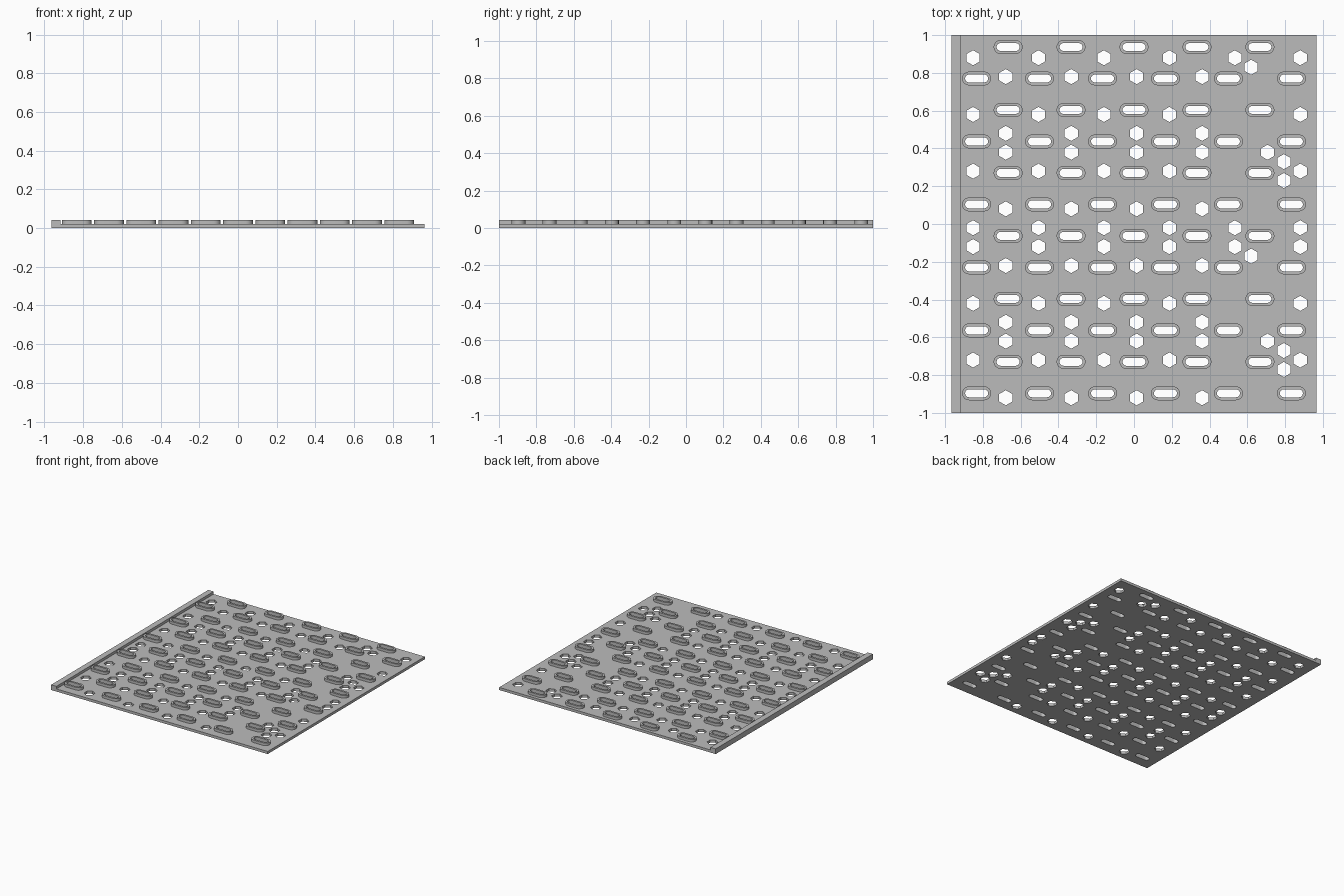
import bpy
import bmesh
from math import cos, sin, pi, sqrt

cube = bpy.data.objects.get("Cube")
if cube:
    bpy.data.objects.remove(cube, do_unlink=True)

HALF_X, HALF_Y = 0.965, 1.0
PLATE_TOP, TOP = 0.021, 0.042
RIM_WIDTH = 0.047

grey = bpy.data.materials.new("mid grey")
grey.use_nodes = True
grey.diffuse_color = (0.5, 0.5, 0.5, 1)
grey.node_tree.nodes["Principled BSDF"].inputs["Base Color"].default_value = (0.5, 0.5, 0.5, 1)


def rectangle(x0, x1, y0, y1):
    return [(x0, y0), (x1, y0), (x1, y1), (x0, y1)]


def hexagon(cx, cy, r=0.04):
    return [(cx + r * sin(i * pi / 3), cy + r * cos(i * pi / 3)) for i in range(6)]


def stadium(cx, cy, r, reach=0.04, segments=8):
    points = []
    for side in (1, -1):
        for i in range(segments + 1):
            a = -pi / 2 + pi * i / segments
            points.append((cx + side * (reach + r * cos(a)), cy + side * r * sin(a)))
    return points


def extrude_outlines(name, outlines, z0, z1):
    """Fill nested outlines, with inner ones as holes, and give them thickness."""
    curve = bpy.data.curves.new(name, "CURVE")
    curve.dimensions = "2D"
    curve.fill_mode = "BOTH"
    curve.extrude = (z1 - z0) / 2
    for outline in outlines:
        spline = curve.splines.new("POLY")
        spline.points.add(len(outline) - 1)
        for point, (x, y) in zip(spline.points, outline):
            point.co = (x, y, 0, 1)
        spline.use_cyclic_u = True
    helper = bpy.data.objects.new(name + " outline", curve)
    bpy.context.collection.objects.link(helper)
    bpy.context.view_layer.update()
    evaluated = helper.evaluated_get(bpy.context.evaluated_depsgraph_get())
    mesh = bpy.data.meshes.new_from_object(evaluated)
    bpy.data.objects.remove(helper, do_unlink=True)
    # Weld the caps to the walls
    bm = bmesh.new()
    bm.from_mesh(mesh)
    bmesh.ops.translate(bm, verts=bm.verts, vec=(0, 0, (z0 + z1) / 2))
    bmesh.ops.remove_doubles(bm, verts=bm.verts, dist=0.0001)
    bmesh.ops.recalc_face_normals(bm, faces=bm.faces)
    for face in bm.faces:
        face.smooth = False
    bm.to_mesh(mesh)
    bm.free()
    mesh.name = name
    mesh.materials.clear()
    mesh.materials.append(grey)
    obj = bpy.data.objects.new(name, mesh)
    bpy.context.collection.objects.link(obj)
    return obj


# Slot centres: staggered rows of five and six
slots = []
for row in range(12):
    count = 5 + row % 2
    for i in range(count):
        slots.append(((i - (count - 1) / 2) / 3, 0.937 - row / 6))

# Hexagonal holes: columns on a honeycomb grid, repeating every unit in y
COLUMN = sqrt(3) / 20
columns = {}
for c in (0, 4, 8, 12, 20):
    columns[c] = (0.88, 0.58, 0.28, -0.02)
for c in (2, 6, 10, 14):
    columns[c] = (0.78, 0.48, 0.38, 0.08)
columns.update({16: (0.88, -0.02), 17: (0.83,), 18: (0.38,), 19: (0.33, 0.23)})
holes = []
for c, heights in columns.items():
    for y in heights:
        for shift in (0, 1):
            if y - shift > -0.95:
                holes.append((-0.852 + c * COLUMN, y - shift))

# Perforated plate
extrude_outlines(
    "perforated_plate",
    [rectangle(-HALF_X, HALF_X, -HALF_Y, HALF_Y)]
    + [hexagon(x, y) for x, y in holes]
    + [stadium(x, y, 0.021) for x, y in slots],
    0, PLATE_TOP)

# Raised collars around the slots
collars = []
for x, y in slots:
    collars += [stadium(x, y, 0.037), stadium(x, y, 0.021)]
collar_obj = extrude_outlines("slot_collars", collars, PLATE_TOP, TOP)

# Raised rim along the right edge
extrude_outlines(
    "edge_rim",
    [rectangle(-HALF_X, -HALF_X + RIM_WIDTH, -HALF_Y, HALF_Y)],
    PLATE_TOP, TOP)

# Rounded collar ends
bpy.ops.object.select_all(action="DESELECT")
collar_obj.select_set(True)
bpy.context.view_layer.objects.active = collar_obj
bpy.ops.object.shade_smooth_by_angle()
